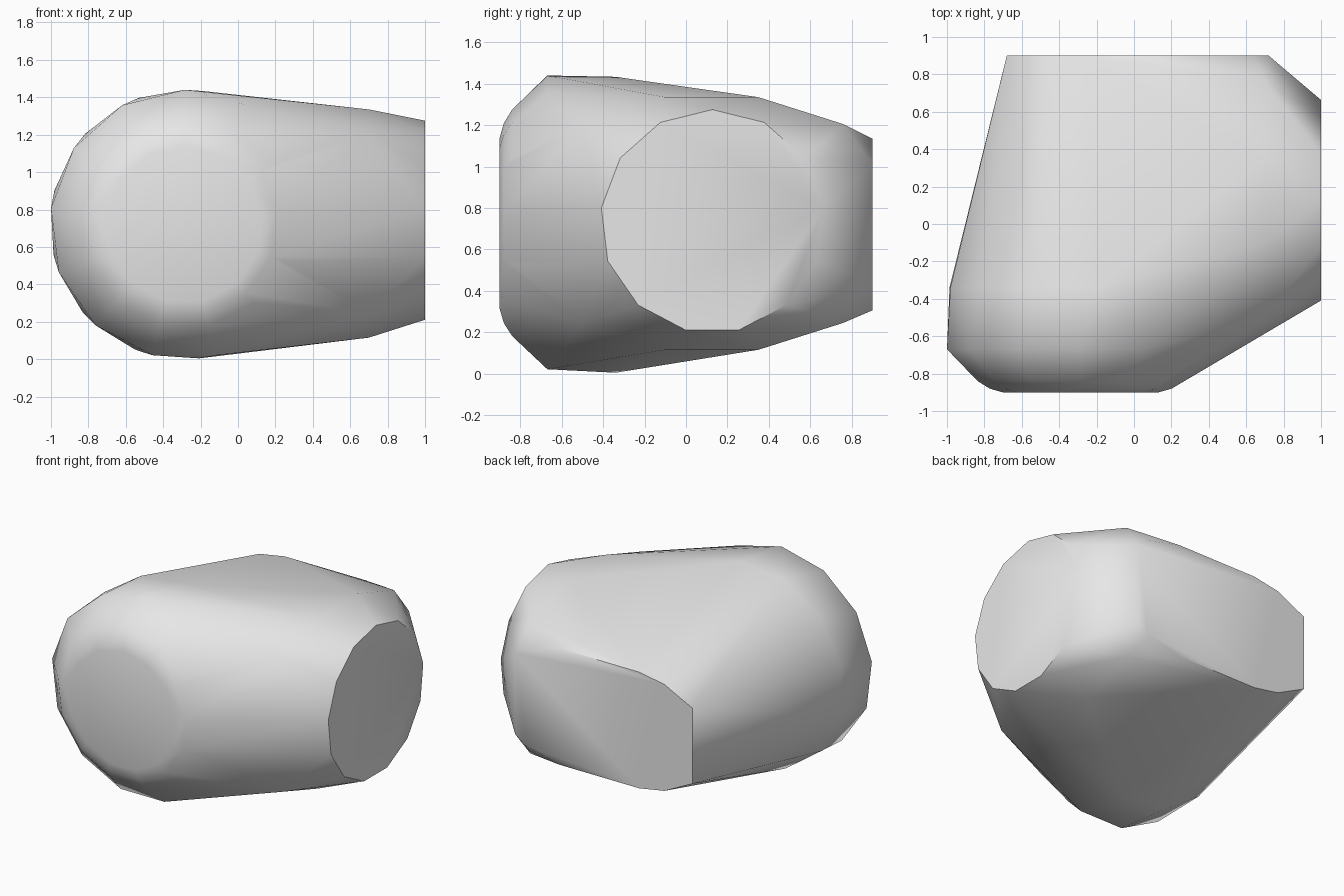
import bpy, bmesh
from math import sin, cos, pi, radians
from mathutils import Vector

cube = bpy.data.objects.get("Cube")
if cube:
    bpy.data.objects.remove(cube, do_unlink=True)

SIDES = 13
MID_Z = 0.72


def ring(radius, start=90):
    """Flat regular ring as (u, height) offsets."""
    angles = [radians(start) + 2 * pi * i / SIDES for i in range(SIDES)]
    return [(radius * cos(a), radius * sin(a)) for a in angles]


def mirrored(pairs):
    """Repeat offsets above and below the middle height."""
    return [(u, s * h) for u, h in pairs for s in (1, -1)]


points = []

# Round barrel along y, with a rounded front rim
barrel = [(-0.9, 0.42, 90), (-0.88, 0.49, 90), (-0.84, 0.555, 90),
          (-0.67, 0.72, 90), (-0.34, 0.72, 82.3)]
for y, radius, start in barrel:
    points += [Vector((-0.285 + u, y, MID_Z + h)) for u, h in ring(radius, start)]

# Flat back end
back = [(0.72, 0.29), (0.64, 0.35), (0.37, 0.415), (-0.26, 0.415),
        (-0.46, 0.38), (-0.68, 0.27)]
points += [Vector((x, 0.9, MID_Z + h)) for x, h in mirrored(back)]

# Side branch along x: wide shoulder, then a round flat end
shoulder = [(-0.5, 0.48), (-0.1, 0.61), (0.35, 0.61), (0.76, 0.48)]
points += [Vector((0.7, y, MID_Z + 0.005 + h)) for y, h in mirrored(shoulder)]
points += [Vector((1.0, 0.127 + u, 0.735 + h)) for u, h in ring(0.54)]

# Wrap everything in one convex skin
bm = bmesh.new()
for p in points:
    bm.verts.new(p)
bmesh.ops.convex_hull(bm, input=bm.verts[:])
loose = [v for v in bm.verts if not v.link_faces]
bmesh.ops.delete(bm, geom=loose, context="VERTS")
bmesh.ops.dissolve_limit(bm, angle_limit=radians(0.5),
                         verts=bm.verts[:], edges=bm.edges[:])
bmesh.ops.recalc_face_normals(bm, faces=bm.faces[:])
mesh = bpy.data.meshes.new("convex_body")
bm.to_mesh(mesh)
bm.free()

body = bpy.data.objects.new("convex_body", mesh)
bpy.context.collection.objects.link(body)

# Plain grey
grey = bpy.data.materials.new("light_grey")
grey.use_nodes = True
color = (0.8, 0.8, 0.8, 1)
grey.diffuse_color = color
grey.node_tree.nodes["Principled BSDF"].inputs["Base Color"].default_value = color
mesh.materials.append(grey)

# Smooth skin with crisp flat ends
bpy.ops.object.select_all(action="DESELECT")
body.select_set(True)
bpy.context.view_layer.objects.active = body
bpy.ops.object.shade_smooth_by_angle(angle=radians(48))
